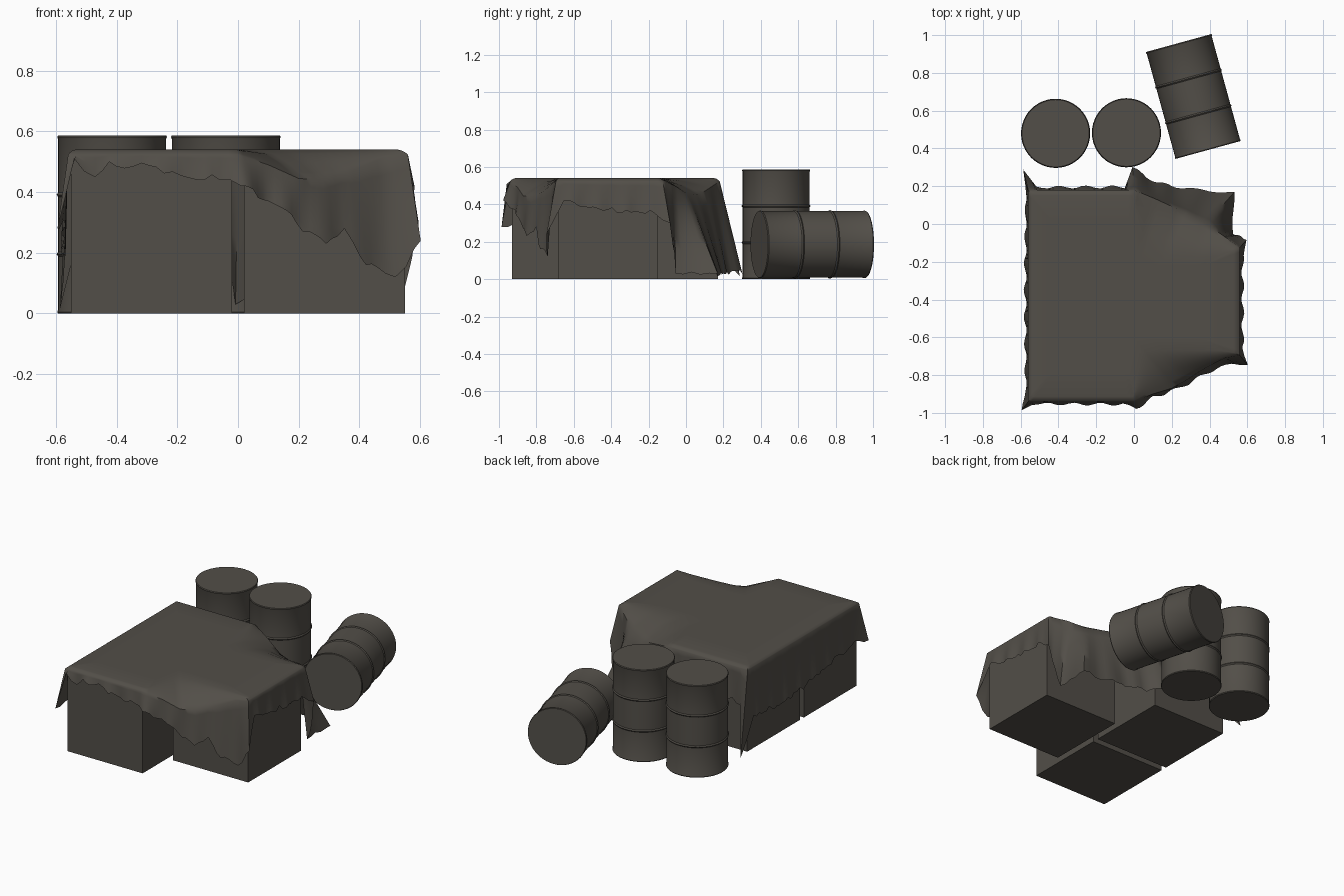
import bpy, bmesh, math, random
from mathutils import Vector

random.seed(4)
if "Cube" in bpy.data.objects:
    bpy.data.objects.remove(bpy.data.objects["Cube"])

TOP = 0.54
RADIUS, LENGTH = 0.178, 0.587

# One drab colour covers everything
drab = bpy.data.materials.new("dark_drab")
drab.use_nodes = True
colour = (0.085, 0.077, 0.065, 1)
drab.diffuse_color = colour
drab.node_tree.nodes["Principled BSDF"].inputs["Base Color"].default_value = colour


def finish(name, bm, smooth_angle=None):
    mesh = bpy.data.meshes.new(name)
    bm.to_mesh(mesh)
    bm.free()
    obj = bpy.data.objects.new(name, mesh)
    bpy.context.collection.objects.link(obj)
    mesh.materials.append(drab)
    if smooth_angle:
        bpy.ops.object.select_all(action='DESELECT')
        obj.select_set(True)
        bpy.context.view_layer.objects.active = obj
        bpy.ops.object.shade_smooth_by_angle(angle=math.radians(smooth_angle))
    return obj


# Crates: three equal boxes
def crate(name, x, y):
    bm = bmesh.new()
    bmesh.ops.create_cube(bm, size=0.53)
    bmesh.ops.translate(bm, verts=bm.verts, vec=(x, y, 0.265))
    finish(name, bm)


crate("front_crate", -0.285, -0.665)
crate("back_crate", -0.285, -0.095)
crate("side_crate", 0.285, -0.418)


# Barrels: lathed profile with two thin hoops and rolled rims
def barrel(name, base, axis=(0, 0, 1)):
    profile = [(0, 0), (RADIUS, 0), (RADIUS + 0.003, 0.005), (RADIUS, 0.012)]
    for hoop in (LENGTH / 3, LENGTH * 2 / 3):
        profile += [(RADIUS, hoop - 0.007), (RADIUS + 0.005, hoop), (RADIUS, hoop + 0.007)]
    profile += [(RADIUS, LENGTH - 0.012), (RADIUS + 0.003, LENGTH - 0.005), (RADIUS, LENGTH), (0, LENGTH)]
    bm = bmesh.new()
    verts = [bm.verts.new((r, 0, z)) for r, z in profile]
    edges = [bm.edges.new(pair) for pair in zip(verts, verts[1:])]
    bmesh.ops.spin(bm, geom=verts + edges, cent=(0, 0, 0), axis=(0, 0, 1),
                   angle=math.tau, steps=48)
    bmesh.ops.remove_doubles(bm, verts=bm.verts, dist=0.0005)
    bmesh.ops.recalc_face_normals(bm, faces=bm.faces)
    obj = finish(name, bm, 30)
    obj.location = base
    obj.rotation_mode = 'QUATERNION'
    obj.rotation_quaternion = Vector(axis).to_track_quat('Z', 'Y')


barrel("right_barrel", (-0.415, 0.48, 0))
barrel("middle_barrel", (-0.04, 0.483, 0))
barrel("lying_barrel", (0.392, 0.392, 0.186), (-0.155, 0.565, 0))

# Tarpaulin: each column runs centre -> supported edge -> rim -> hem
CENTRE = Vector((-0.1, -0.4, TOP))


def fold(inner, rim, hem):
    return Vector((*inner, TOP)), Vector(rim), Vector(hem)


def edge(x, y, hem, out_x=0.0, out_y=0.0):
    rim = Vector((x, y, TOP - 0.016))
    inner = CENTRE.lerp(Vector((x, y, TOP)), 0.95)
    inner.z = TOP
    return inner, rim, Vector((x + out_x, y + out_y, hem))


# Front side
F, B, L, R = -0.94, 0.18, -0.56, 0.56
columns = [edge(L, F, 0.28, -0.03, -0.04)]
columns += [edge(x, F, z, 0, -0.006) for x, z in
            [(-0.53, 0.51), (-0.47, 0.45), (-0.42, 0.5), (-0.06, 0.44)]]
columns += [edge(0, F, 0.42, 0.01, -0.03)]
# Sagging cloth over the front gap
columns += [
    fold((0.02, -0.78), (0.1, -0.90, 0.49), (0.1, -0.91, 0.37)),
    fold((0.04, -0.68), (0.2, -0.87, 0.445), (0.19, -0.88, 0.30)),
    fold((0.13, -0.67), (0.28, -0.825, 0.44), (0.28, -0.84, 0.23)),
    fold((0.25, -0.67), (0.34, -0.785, 0.455), (0.35, -0.80, 0.28)),
    fold((0.35, -0.67), (0.4, -0.75, 0.48), (0.41, -0.77, 0.16)),
    fold((0.45, -0.67), (0.48, -0.71, 0.515), (0.51, -0.735, 0.12)),
]
# Left end
columns += [edge(R, -0.695, 0.24, 0.04, -0.05)]
columns += [edge(R, y, z, 0.008) for y, z in [(-0.65, 0.42), (-0.57, 0.39), (-0.17, 0.35)]]
columns += [edge(R, -0.125, 0.3, 0.035, 0.04)]
# Long flap trailing to the floor over the back gap
columns += [
    fold((0.45, -0.17), (0.47, -0.06, 0.5), (0.52, -0.06, 0.03)),
    fold((0.33, -0.17), (0.38, 0.0, 0.46), (0.52, 0.16, 0.03)),
    fold((0.15, -0.17), (0.25, 0.07, 0.45), (0.28, 0.18, 0.03)),
    fold((0.04, -0.14), (0.12, 0.13, 0.49), (0.12, 0.21, 0.04)),
]
# Back side and right end, with a fold hanging at each corner
columns += [edge(0, B, 0.03, -0.01, 0.11)]
columns += [edge(x, B, z, 0, 0.008) for x, z in [(-0.05, 0.3), (-0.3, 0.35), (-0.51, 0.3)]]
columns += [edge(L, B, 0.015, -0.02, 0.1)]
columns += [edge(L, y, z, -0.008) for y, z in
            [(0.13, 0.22), (-0.1, 0.2), (-0.4, 0.22), (-0.7, 0.28), (-0.9, 0.3)]]


def column_points(inner, rim, hem, phase):
    points = [CENTRE.lerp(inner, t) for t in (0.4, 0.75, 1)]
    for t in (0.35, 0.65, 0.85, 1):
        p = inner.lerp(rim, t)
        p.z = TOP - (TOP - rim.z) * t ** 1.8
        points.append(p)
    outward = (rim - CENTRE).to_2d().normalized().to_3d()
    for i in range(1, 8):
        t = i / 7
        ripple = 0.008 * t * (1 + math.sin(phase))
        points.append(rim.lerp(hem, t) + outward * ripple)
    return points


bm = bmesh.new()
grid, travelled = [], 0.0
for a, b in zip(columns, columns[1:] + columns[:1]):
    span = (b[1] - a[1]).length
    steps = max(2, round(span / 0.025))
    for s in range(steps):
        t = s / steps
        inner, rim, hem = (p.lerp(q, t) for p, q in zip(a, b))
        if s:
            hem.z = max(0.012, hem.z + random.uniform(-0.015, 0.015))
        points = column_points(inner, rim, hem, (travelled + span * t) * 45)
        grid.append([bm.verts.new(p) for p in points])
    travelled += span
hub = bm.verts.new(CENTRE)
for a, b in zip(grid, grid[1:] + grid[:1]):
    bm.faces.new((hub, a[0], b[0]))
    for i in range(len(a) - 1):
        bm.faces.new((a[i], a[i + 1], b[i + 1], b[i]))
finish("tarpaulin", bm, 50)
